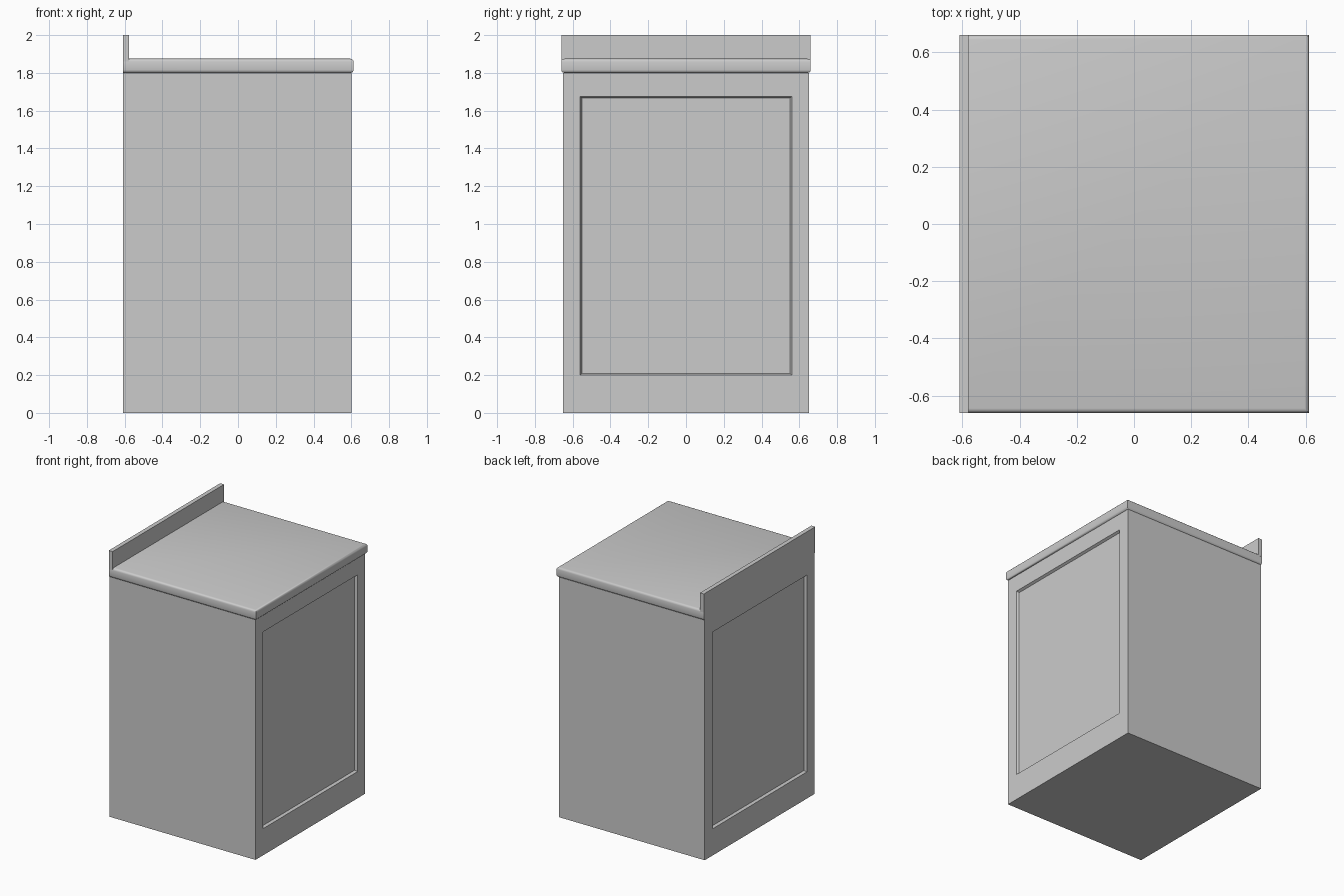
import bpy, bmesh
from mathutils import Vector

if "Cube" in bpy.data.objects:
    bpy.data.objects.remove(bpy.data.objects["Cube"])


def box_bmesh(lo, hi):
    """Box spanning two opposite corners."""
    bm = bmesh.new()
    bmesh.ops.create_cube(bm, size=1)
    lo, hi = Vector(lo), Vector(hi)
    for v in bm.verts:
        v.co = [(lo[i] + hi[i]) / 2 + v.co[i] * (hi[i] - lo[i]) for i in range(3)]
    bm.normal_update()
    return bm


def finish(bm, name, smooth=False):
    mesh = bpy.data.meshes.new(name)
    bm.to_mesh(mesh)
    bm.free()
    obj = bpy.data.objects.new(name, mesh)
    bpy.context.collection.objects.link(obj)
    if smooth:
        bpy.ops.object.select_all(action='DESELECT')
        obj.select_set(True)
        bpy.context.view_layer.objects.active = obj
        bpy.ops.object.shade_smooth_by_angle(angle=0.9)
    return obj


# Cabinet body with a recessed panel on each x side
bm = box_bmesh((-0.61, -0.65, 0), (0.60, 0.65, 1.80))
for panel in [f for f in bm.faces if abs(f.normal.x) > 0.9]:
    bmesh.ops.inset_individual(bm, faces=[panel], thickness=0.09)
    for v in panel.verts:
        v.co.y = 0.56 if v.co.y > 0 else -0.56
        v.co.z = 1.675 if v.co.z > 0.9 else 0.20
    bm.normal_update()
    bmesh.ops.inset_individual(bm, faces=[panel], thickness=0.013, depth=-0.018)
finish(bm, "cabinet_body")

# Countertop, rounded on every side but the one with the backsplash
bm = box_bmesh((-0.61, -0.66, 1.80), (0.612, 0.66, 1.875))
rim = [e for e in bm.edges
       if abs(e.verts[0].co.z - e.verts[1].co.z) < 0.01
       and not all(v.co.x < 0 for v in e.verts)]
bmesh.ops.bevel(bm, geom=rim, offset=0.016, offset_type='OFFSET',
                segments=3, profile=0.5, affect='EDGES')
finish(bm, "countertop", smooth=True)

# Backsplash
finish(box_bmesh((-0.61, -0.66, 1.86), (-0.578, 0.66, 2.0)), "backsplash")
